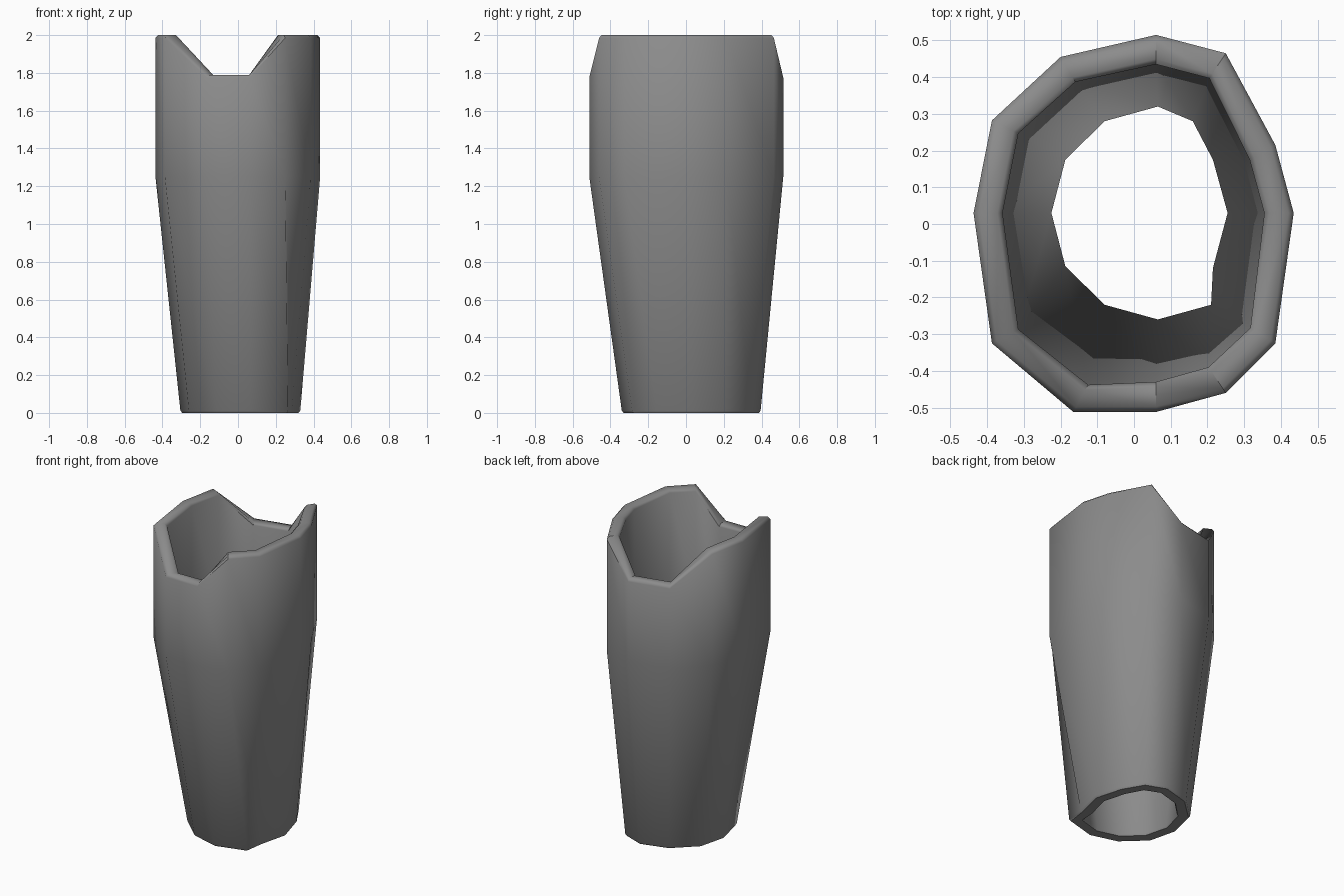
import bpy, bmesh, math

if "Cube" in bpy.data.objects:
    bpy.data.objects.remove(bpy.data.objects["Cube"])

# Twelve-sided cross-sections, clockwise seen from above
TOP_OUT = [(0.06, 0.515), (0.25, 0.465), (0.385, 0.215), (0.435, 0.03),
           (0.385, -0.325), (0.25, -0.46), (0.06, -0.512), (-0.165, -0.512),
           (-0.387, -0.325), (-0.437, 0.03), (-0.387, 0.282), (-0.2, 0.455)]
TOP_IN = [(0.06, 0.435), (0.205, 0.397), (0.315, 0.175), (0.355, 0.03),
          (0.317, -0.283), (0.203, -0.39), (0.06, -0.43), (-0.125, -0.438),
          (-0.315, -0.287), (-0.358, 0.03), (-0.315, 0.247), (-0.16, 0.387)]
LOW_OUT = [(0.065, 0.395), (0.2, 0.345), (0.28, 0.21), (0.33, 0.03),
           (0.285, -0.155), (0.265, -0.285), (0.065, -0.34), (-0.115, -0.29),
           (-0.26, -0.155), (-0.305, 0.03), (-0.26, 0.21), (-0.115, 0.345)]
LOW_IN = [(0.065, 0.32), (0.16, 0.28), (0.215, 0.175), (0.255, 0.03),
          (0.215, -0.12), (0.21, -0.22), (0.065, -0.26), (-0.08, -0.22),
          (-0.187, -0.115), (-0.225, 0.03), (-0.187, 0.175), (-0.08, 0.28)]
# Rim height per corner: notched at the front and the back
RIM = [1.79 if i in (0, 6, 7, 11) else 2.0 for i in range(12)]
SHOULDER = 1.25


def mix(a, b, t):
    return [(p[0] + (q[0] - p[0]) * t, p[1] + (q[1] - p[1]) * t) for p, q in zip(a, b)]


def level(z):
    return [z] * 12


rim_low = [z - 0.015 for z in RIM]
rings = [  # outside upward, over the rounded rim, inside downward
    (mix(LOW_OUT, LOW_IN, 0.12), level(0)),
    (LOW_OUT, level(0.012)),
    (TOP_OUT, level(SHOULDER)),
    (TOP_OUT, rim_low),
    (mix(TOP_OUT, TOP_IN, 0.18), RIM),
    (mix(TOP_OUT, TOP_IN, 0.82), RIM),
    (TOP_IN, rim_low),
    (TOP_IN, level(SHOULDER)),
    (LOW_IN, level(0.012)),
    (mix(LOW_OUT, LOW_IN, 0.92), level(0)),
]

# Hollow tapered sleeve
bm = bmesh.new()
loops = [[bm.verts.new((x, y, z)) for (x, y), z in zip(pts, zs)] for pts, zs in rings]
for k, a in enumerate(loops):
    b = loops[(k + 1) % len(loops)]
    for i in range(12):
        j = (i + 1) % 12
        bm.faces.new((a[i], b[i], b[j], a[j]))
bmesh.ops.recalc_face_normals(bm, faces=bm.faces)
mesh = bpy.data.meshes.new("tapered_sleeve")
bm.to_mesh(mesh)
bm.free()

sleeve = bpy.data.objects.new("tapered_sleeve", mesh)
bpy.context.collection.objects.link(sleeve)
grey = bpy.data.materials.new("mid grey")
grey.diffuse_color = (0.26, 0.26, 0.26, 1)
grey.use_nodes = True
grey.node_tree.nodes["Principled BSDF"].inputs["Base Color"].default_value = grey.diffuse_color
mesh.materials.append(grey)

bpy.context.view_layer.objects.active = sleeve
sleeve.select_set(True)
bpy.ops.object.shade_smooth_by_angle(angle=math.radians(50))
